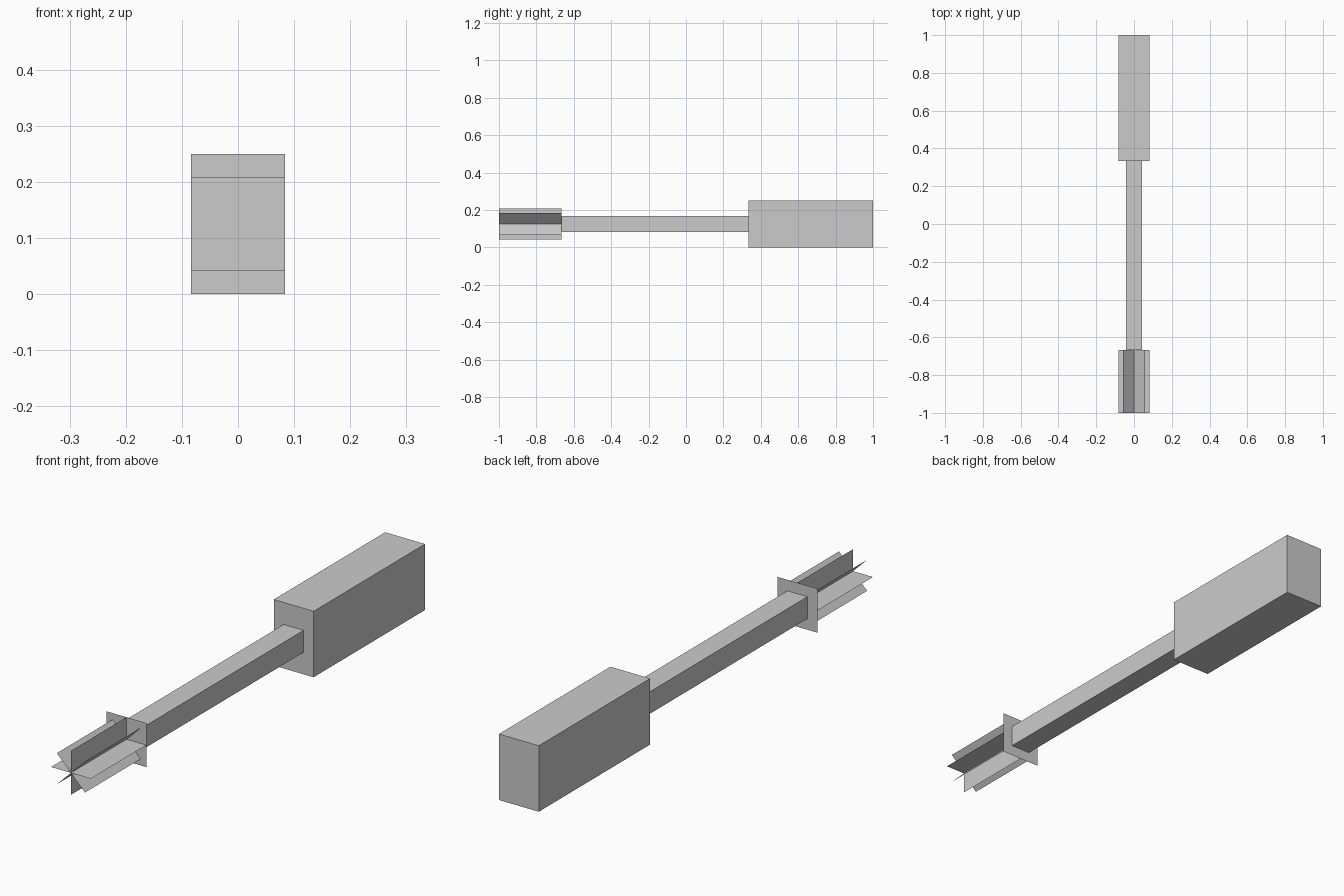
import bpy, bmesh
from math import pi
from mathutils import Matrix

if "Cube" in bpy.data.objects:
    bpy.data.objects.remove(bpy.data.objects["Cube"])

CZ = 0.125          # height of the long axis
R = 1 / 12          # half width of handle, collar and blades


def finish(name, bm):
    mesh = bpy.data.meshes.new(name)
    bm.to_mesh(mesh)
    bm.free()
    obj = bpy.data.objects.new(name, mesh)
    bpy.context.collection.objects.link(obj)
    return obj


def box(name, width, height, y0, y1):
    bm = bmesh.new()
    m = Matrix.Translation((0, (y0 + y1) / 2, CZ)) @ Matrix.Diagonal((width, y1 - y0, height, 1))
    bmesh.ops.create_cube(bm, size=1, matrix=m)
    return finish(name, bm)


# Handle and shaft
box("handle", 2 * R, 0.25, 1 / 3, 1)
box("shaft", R, R, -2 / 3, 1 / 3)

# Thin square collar at the end of the shaft
bm = bmesh.new()
bmesh.ops.create_grid(bm, x_segments=1, y_segments=1, size=R,
                      matrix=Matrix.Translation((0, -2 / 3, CZ)) @ Matrix.Rotation(pi / 2, 4, 'X'))
finish("collar", bm)

# Four crossing sheets forming eight blades
for i in range(4):
    bm = bmesh.new()
    m = (Matrix.Translation((0, -5 / 6, CZ)) @ Matrix.Rotation(i * pi / 4, 4, 'Y')
         @ Matrix.Diagonal((R, 1 / 6, 1, 1)))
    bmesh.ops.create_grid(bm, x_segments=1, y_segments=1, size=1, matrix=m)
    finish(f"blade_{i + 1}", bm)
